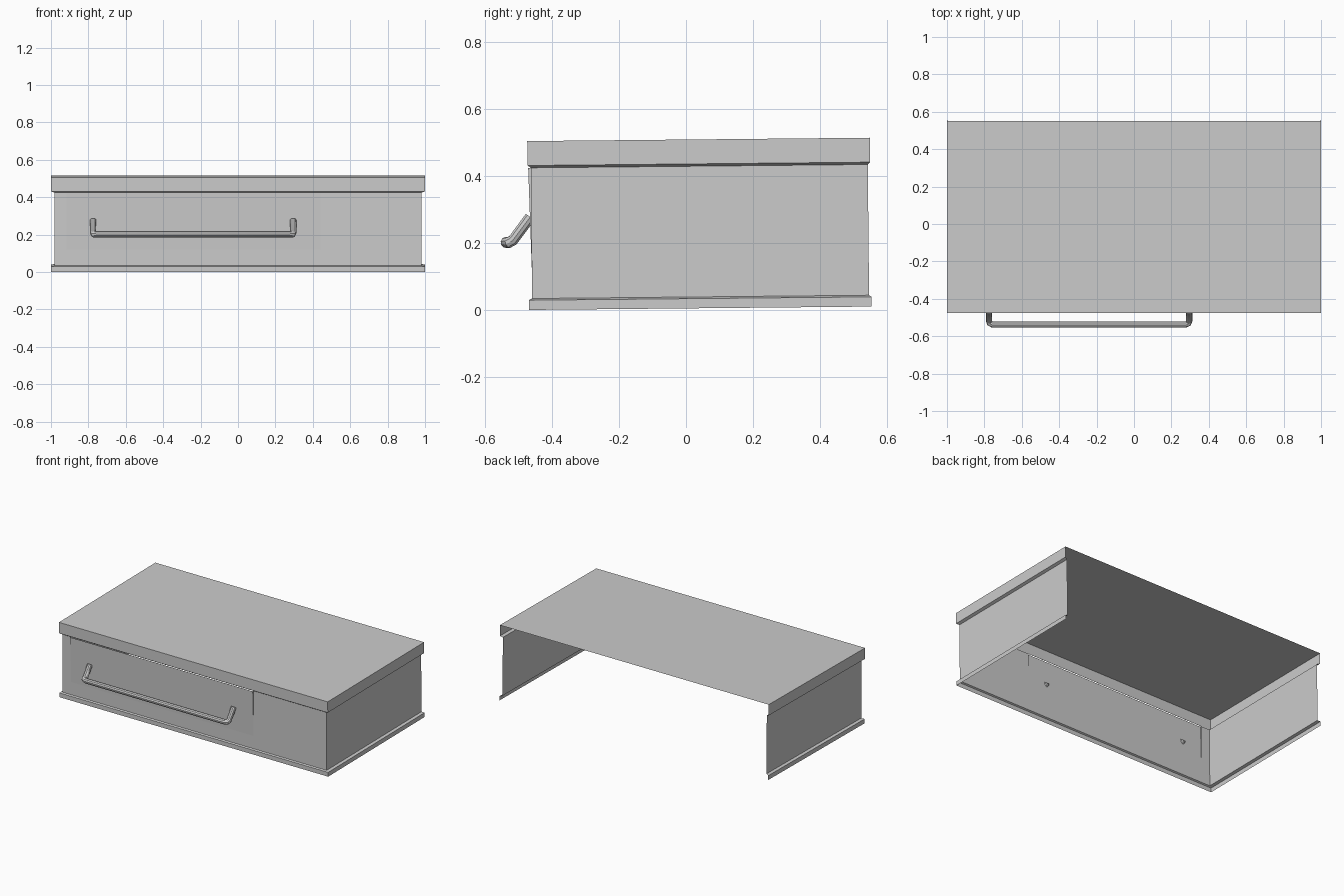
import bpy, bmesh
from mathutils import Matrix

TILT = Matrix.Translation((0, 0, 0.0046)) @ Matrix.Rotation(0.0098, 4, 'X')

if "Cube" in bpy.data.objects:
    bpy.data.objects.remove(bpy.data.objects["Cube"])

grey = bpy.data.materials.new("steel grey")
grey.use_nodes = True
colour = (0.6, 0.6, 0.6, 1)
grey.diffuse_color = colour
grey.node_tree.nodes["Principled BSDF"].inputs["Base Color"].default_value = colour


def sheet(name, polygons):
    """Make a thin sheet object from a list of polygons, tilted with the cabinet."""
    bm = bmesh.new()
    for poly in polygons:
        bm.faces.new([bm.verts.new(p) for p in poly])
    bmesh.ops.remove_doubles(bm, verts=bm.verts, dist=0.0002)
    bm.transform(TILT)
    mesh = bpy.data.meshes.new(name)
    bm.to_mesh(mesh)
    bm.free()
    mesh.materials.append(grey)
    obj = bpy.data.objects.new(name, mesh)
    bpy.context.collection.objects.link(obj)
    return obj


def outline(inset_x, inset_y, z):
    """Open U outline: back left, front left, front right, back right."""
    x, front, back = 1 - inset_x, -0.47 + inset_y, 0.555 - inset_y * 0.7
    return [(-x, back, z), (-x, front, z), (x, front, z), (x, back, z)]


def band(profile, sides=(0, 1, 2)):
    """Walls joining successive outlines of a profile."""
    rings = [outline(*p) for p in profile]
    return [[a[i], a[i + 1], b[i + 1], b[i]]
            for a, b in zip(rings, rings[1:]) for i in sides]


IX, IY = 0.018, 0.01
LOW, HIGH = 0.034, 0.425
FRONT = -0.47 + IY

# Base trim and lid, each stepping out from the walls
sheet("base_trim", band([(0, 0, 0), (0, 0, 0.029), (IX, IY, LOW)]))
sheet("lid", band([(IX, IY, HIGH), (0, 0, 0.432), (0, 0, 0.505)])
      + [outline(0, 0, 0.505)])

# Side walls
sheet("side_walls", band([(IX, IY, LOW), (IX, IY, HIGH)], sides=(0, 2)))


def front_quad(x0, x1, z0, z1, y=FRONT):
    return [(x0, y, z0), (x1, y, z0), (x1, y, z1), (x0, y, z1)]


# Front frame around the drawer, with the drawer leaning out at its top
DL, DR, DB, LEAN = -0.918, 0.44, 0.12, 0.008
sheet("front_frame", [
    front_quad(IX - 1, DL, LOW, HIGH),
    front_quad(DL, DR, LOW, DB),
    front_quad(DR, 1 - IX, LOW, HIGH),
])
top_y = FRONT - LEAN
sheet("drawer_front", [
    [(DL, FRONT, DB), (DR, FRONT, DB), (DR, top_y, HIGH), (DL, top_y, HIGH)],
    [(DL, FRONT, DB), (DL, top_y, HIGH), (DL, FRONT, HIGH)],
    [(DR, FRONT, DB), (DR, FRONT, HIGH), (DR, top_y, HIGH)],
])

# Bent bar handle
path = [(-0.775, -0.466, 0.278), (-0.775, -0.518, 0.208), (-0.772, -0.53, 0.202),
        (-0.755, -0.538, 0.202)]
path += [(-0.48 - x, y, z) for x, y, z in reversed(path)]
curve = bpy.data.curves.new("handle", 'CURVE')
curve.dimensions = '3D'
curve.bevel_depth = 0.017
curve.bevel_resolution = 3
curve.use_fill_caps = True
spline = curve.splines.new('POLY')
spline.points.add(len(path) - 1)
for point, co in zip(spline.points, path):
    point.co = (*co, 1)
curve.materials.append(grey)
handle = bpy.data.objects.new("handle", curve)
bpy.context.collection.objects.link(handle)
bpy.ops.object.select_all(action='DESELECT')
handle.select_set(True)
bpy.context.view_layer.objects.active = handle
bpy.ops.object.convert(target='MESH')
bpy.ops.object.shade_smooth_by_angle()
